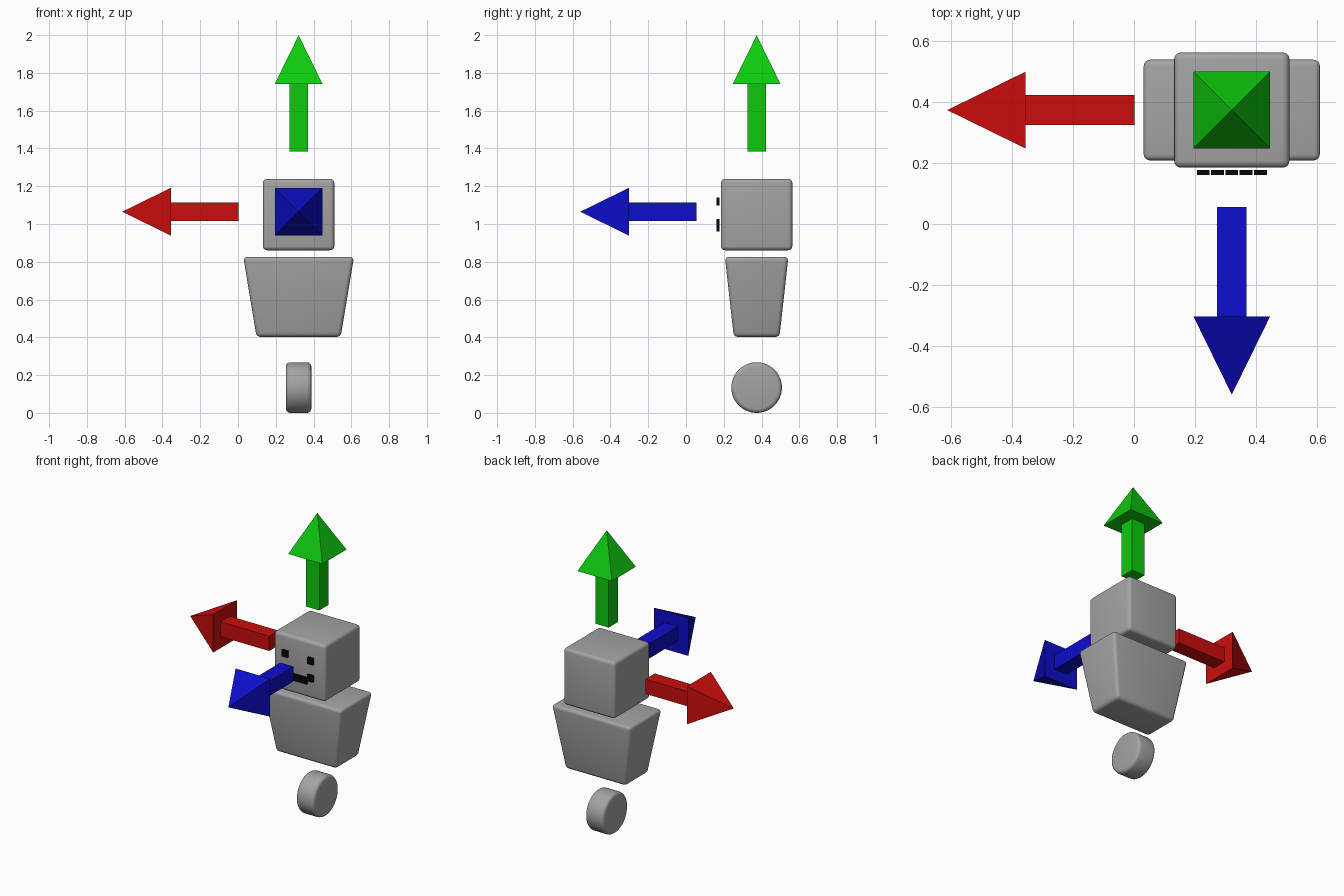
import bpy, bmesh, math
from mathutils import Matrix, Vector

if "Cube" in bpy.data.objects:
    bpy.data.objects.remove(bpy.data.objects["Cube"])

CX, CY, HEAD_Z = 0.321, 0.374, 1.065


def material(name, rgb):
    mat = bpy.data.materials.new(name)
    mat.diffuse_color = (*rgb, 1)
    mat.use_nodes = True
    mat.node_tree.nodes["Principled BSDF"].inputs["Base Color"].default_value = mat.diffuse_color
    return mat


def finish(name, bm, mat, bevel=0):
    bmesh.ops.recalc_face_normals(bm, faces=bm.faces)
    for f in bm.faces:
        f.smooth = bevel > 0
    mesh = bpy.data.meshes.new(name)
    bm.to_mesh(mesh)
    bm.free()
    mesh.materials.append(mat)
    ob = bpy.data.objects.new(name, mesh)
    bpy.context.collection.objects.link(ob)
    if bevel:
        mod = ob.modifiers.new("rounded_edges", 'BEVEL')
        mod.width = bevel
        mod.segments = 4
        mod.limit_method = 'ANGLE'
        mod.angle_limit = math.radians(40)
    return ob


def add_box(bm, centre, size):
    bmesh.ops.create_cube(bm, size=1, matrix=Matrix.Translation(centre) @ Matrix.Diagonal((*size, 1)))


def box(name, centre, size, mat, bevel=0, taper=(1, 1)):
    bm = bmesh.new()
    add_box(bm, centre, size)
    for v in bm.verts:
        if v.co.z < centre[2]:
            v.co.x = centre[0] + (v.co.x - centre[0]) * taper[0]
            v.co.y = centre[1] + (v.co.y - centre[1]) * taper[1]
    return finish(name, bm, mat, bevel)


def arrow(name, direction, mat):
    # Square shaft and pyramid tip, built along +z then turned outward
    bm = bmesh.new()
    start, neck, tip = 0.319, 0.677, 0.934
    add_box(bm, (0, 0, (start + neck) / 2), (0.098, 0.098, neck - start))
    bmesh.ops.create_cone(bm, cap_ends=True, segments=4, radius1=0.126 * math.sqrt(2), radius2=0,
                          depth=tip - neck,
                          matrix=Matrix.Translation((0, 0, (neck + tip) / 2)) @ Matrix.Rotation(math.pi / 4, 4, 'Z'))
    bmesh.ops.remove_doubles(bm, verts=bm.verts, dist=1e-5)
    turn = Vector((0, 0, 1)).rotation_difference(Vector(direction)).to_matrix().to_4x4()
    bm.transform(Matrix.Translation((CX, CY, HEAD_Z)) @ turn)
    return finish(name, bm, mat)


black = material("black", (0.002, 0.002, 0.002))
grey = material("grey", (0.37, 0.37, 0.37))

# Head, tapered torso and wheel
box("head", (CX, CY, 1.050), (0.378, 0.378, 0.378), grey, bevel=0.022)
box("torso", (CX, CY, 0.614), (0.586, 0.336, 0.424), grey, bevel=0.022, taper=(0.76, 0.72))

bm = bmesh.new()
bmesh.ops.create_cone(bm, cap_ends=True, segments=48, radius1=0.134, radius2=0.134, depth=0.134,
                      matrix=Matrix.Translation((CX, CY, 0.134)) @ Matrix.Rotation(math.pi / 2, 4, 'Y'))
finish("wheel", bm, grey, bevel=0.022)

# Face: square eyes and a five-tile smile floating in front of the head
TILE = (0.042, 0.017, 0.042)
for side, name in ((-2, "eye_a"), (2, "eye_b")):
    box(name, (CX + side * 0.047, 0.169, 1.119), TILE, black)
for i in range(-2, 3):
    z = 1.005 if abs(i) == 2 else 0.980
    box(f"mouth_tile_{i + 3}", (CX + i * 0.047, 0.169, z), TILE, black)

# Direction arrows
arrow("up_arrow", (0, 0, 1), material("green", (0.004, 0.6, 0.004)))
arrow("side_arrow", (-1, 0, 0), material("red", (0.6, 0.004, 0.004)))
arrow("front_arrow", (0, -1, 0), material("blue", (0.004, 0.004, 0.6)))
